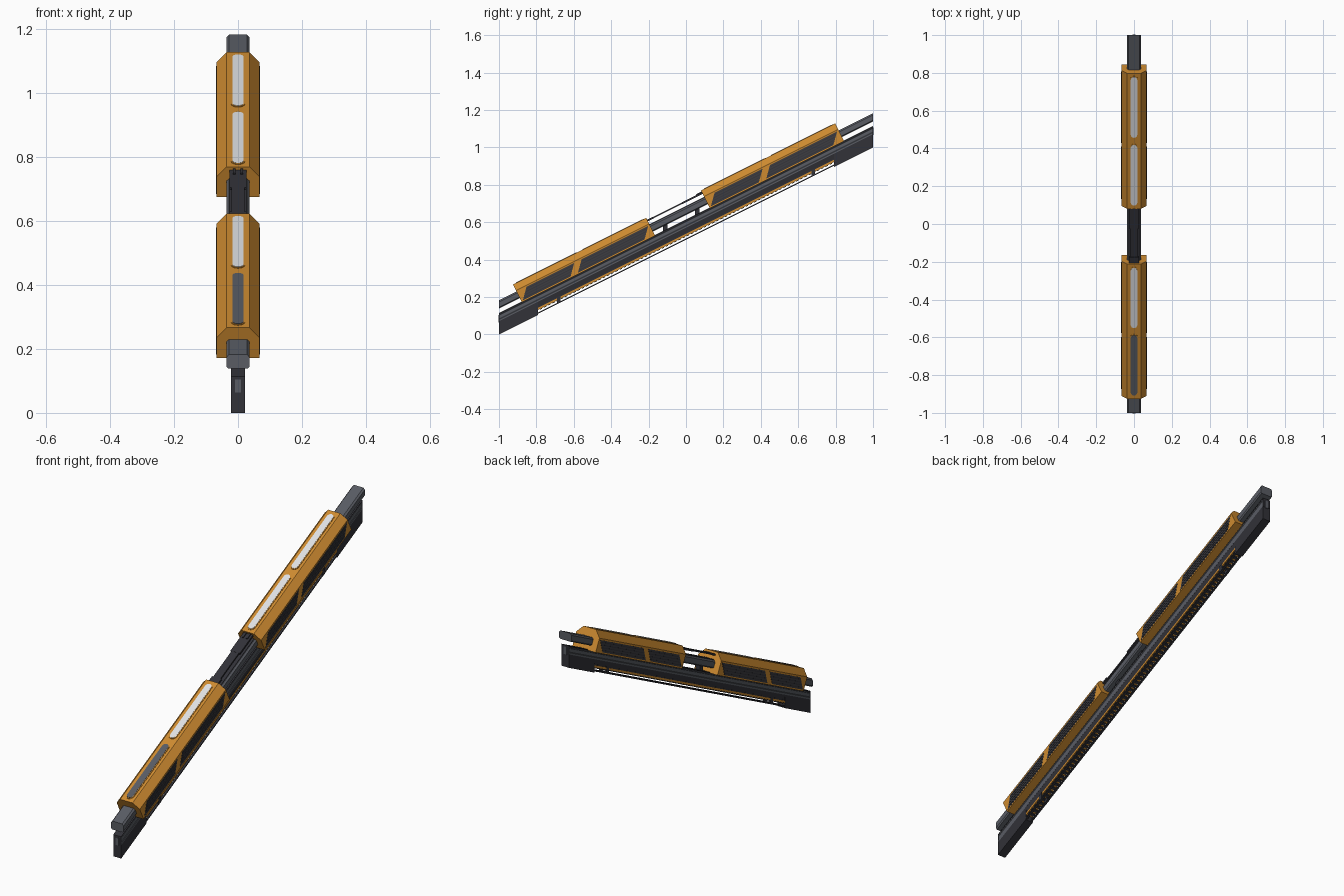
import bpy, math

if "Cube" in bpy.data.objects:
    bpy.data.objects.remove(bpy.data.objects["Cube"])

# The whole conveyor climbs 1 unit over 2 units of length.
TH = math.atan(0.5)
C, S = math.cos(TH), math.sin(TH)


def material(name, rgb):
    m = bpy.data.materials.new(name)
    m.diffuse_color = (*rgb, 1)
    m.use_nodes = True
    m.node_tree.nodes["Principled BSDF"].inputs["Base Color"].default_value = m.diffuse_color
    return m


ORANGE = material("orange_paint", (0.62, 0.26, 0.03))
GREY = material("steel_grey", (0.10, 0.107, 0.127))
DARK = material("dark_metal", (0.032, 0.032, 0.04))
MESH = material("grille_dark", (0.045, 0.045, 0.052))
LENS = material("lamp_white", (0.75, 0.76, 0.78))


def tilt(x, u, v):
    """Slope frame: u along the slope, v square to it."""
    return (x, u * C - v * S, 0.5 + u * S + v * C)


def shear(x, y, h):
    """Shear frame: ends stay vertical, h is height above the lower line."""
    return (x, y, 0.5 * (y + 1) + h)


def build(name, verts, faces, mat):
    me = bpy.data.meshes.new(name)
    me.from_pydata(verts, [], faces)
    me.materials.append(mat)
    ob = bpy.data.objects.new(name, me)
    bpy.context.collection.objects.link(ob)
    bpy.context.view_layer.objects.active = ob
    bpy.ops.object.mode_set(mode='EDIT')
    bpy.ops.mesh.select_all(action='SELECT')
    bpy.ops.mesh.normals_make_consistent(inside=False)
    bpy.ops.object.mode_set(mode='OBJECT')
    return ob


def loft(name, a, b, mat):
    n = len(a)
    faces = [list(range(n)), list(range(n, 2 * n))]
    faces += [[i, (i + 1) % n, n + (i + 1) % n, n + i] for i in range(n)]
    return build(name, a + b, faces, mat)


def prism(name, half, s0, s1, mat, frame=shear):
    """Mirror a half profile of (x, height) and sweep it along the slope."""
    prof = half + [(-x, h) for x, h in reversed(half)]
    return loft(name, [frame(x, s0, h) for x, h in prof],
                [frame(x, s1, h) for x, h in prof], mat)


def box(name, x0, x1, s0, s1, h0, h1, mat, frame=shear):
    p = [(x0, h0), (x1, h0), (x1, h1), (x0, h1)]
    return loft(name, [frame(x, s0, h) for x, h in p],
                [frame(x, s1, h) for x, h in p], mat)


def slot(name, u0, u1, r, v0, v1, mat):
    """Round-ended plate lying on the housing roof."""
    pts = [(r * math.cos(a), u1 - r + r * math.sin(a))
           for a in [math.pi * i / 8 for i in range(9)]]
    pts += [(r * math.cos(a), u0 + r + r * math.sin(a))
            for a in [math.pi + math.pi * i / 8 for i in range(9)]]
    return loft(name, [tilt(x, u, v0) for x, u in pts],
                [tilt(x, u, v1) for x, u in pts], mat)


# Upper tube, full length
prism("upper_tube", [(0.030, 0.139), (0.036, 0.145), (0.036, 0.174), (0.028, 0.183)], -1, 1, GREY)

# Guide rail: wide flanges with grooved sides
prism("guide_rail", [(0.0225, 0.070), (0.0225, 0.080), (0.0205, 0.083), (0.0205, 0.102),
                     (0.0225, 0.104), (0.0225, 0.108), (0.012, 0.110)], -1, 1, GREY)
prism("rail_cap", [(0.0225, 0.110), (0.0225, 0.115)], -1, 1, DARK)
prism("rail_web", [(0.017, 0.040), (0.022, 0.070)], -0.81, 0.81, DARK)

# Heavy end blocks and their dark fronts
for tag, y0, y1 in (("lower", -1, -0.79), ("upper", 0.79, 1)):
    prism(tag + "_end_block", [(0.0225, 0), (0.0225, 0.07)], y0, y1, DARK)
    e = -1.001 if y0 < 0 else 1.0
    box(tag + "_end_plate", -0.0225, 0.0225, e, e + 0.001, 0.07, 0.115, DARK)
    box(tag + "_end_key", -0.009, 0.009, e - 0.001, e + 0.002, 0.065, 0.105, GREY)

# Orange strip and toothed chain under the rail
prism("under_strip", [(0.0205, 0.027), (0.0205, 0.038)], -0.79, 0.79, ORANGE)
prism("chain_band", [(0.019, 0.036), (0.019, 0.044)], -0.79, 0.79, DARK)
N = 70
verts, faces = [], []
for i in range(N):
    y = -0.775 + 1.55 * i / (N - 1)
    b = len(verts)
    for yy in (y - 0.006, y + 0.006):
        for x, h in ((-0.017, 0.022), (0.017, 0.022), (0.017, 0.03), (-0.017, 0.03)):
            verts.append(shear(x, yy, h))
    faces += [[b + k for k in f] for f in ((0, 1, 2, 3), (4, 5, 6, 7), (0, 1, 5, 4),
                                          (1, 2, 6, 5), (2, 3, 7, 6), (3, 0, 4, 7))]
build("chain_teeth", verts, faces, DARK)

# Slim bottom rods with brackets
for s, side in ((-1, "left"), (1, "right")):
    x = 0.0165 * s
    box(side + "_bottom_rod", x - 0.005, x + 0.005, -0.80, 0.80, 0.006, 0.013, DARK)
    for k, y in enumerate((-0.68, 0.68)):
        box(f"{side}_rod_bracket_{k}", x - 0.006, x + 0.006, y - 0.01, y + 0.01, 0.006, 0.04, DARK)

# Two lamp housings with roof lenses and slanted side grilles
for tag, u0, u1, lens_mats in (("lower", -0.932, -0.135, (GREY, LENS)),
                               ("upper", 0.192, 0.994, (LENS, LENS))):
    prism(tag + "_housing", [(0.067, 0.099), (0.067, 0.170), (0.036, 0.205)], u0, u1, ORANGE, tilt)
    L = u1 - u0
    for k, (a, b) in enumerate(((0.025, 0.475), (0.525, 0.975))):
        w0, w1 = u0 + (a - 0.005) * L, u0 + (b + 0.005) * L
        if k == 0:
            w0 += 0.0
        slot(f"{tag}_lens_frame_{k}", w0, w1, 0.022, 0.2045, 0.207, ORANGE)
        slot(f"{tag}_lens_{k}", w0 + 0.005, w1 - 0.005, 0.0175, 0.206, 0.208, lens_mats[k])
        # grille: parallelogram leaning up the slope
        g0 = u0 + (0.012 if k == 0 else 0.425) * L
        g1 = u0 + (0.370 if k == 0 else 0.925) * L
        lean, lo, hi = 0.05, 0.106, 0.162
        quad = [(g0, lo), (g1, lo), (g1 + lean, hi), (g0 + lean, hi)]
        for s, side in ((-1, "left"), (1, "right")):
            loft(f"{tag}_{side}_grille_{k}", [tilt(s * 0.0665, u, v) for u, v in quad],
                 [tilt(s * 0.068, u, v) for u, v in quad], MESH)
            # thin grille slats
            for j in range(4):
                v = lo + 0.009 + j * 0.0125
                d = lean * (v - lo) / (hi - lo)
                box(f"{tag}_{side}_slat_{k}_{j}", s * 0.0675, s * 0.0695, g0 + d + 0.006,
                    g1 + d - 0.006, v - 0.0015, v + 0.0015, DARK, tilt)

# Cable bridge between the housings
prism("cable_bridge", [(0.021, 0.186), (0.021, 0.193)], -0.14, 0.20, DARK, tilt)
for k, (a, b) in enumerate(((-0.14, -0.10), (0.07, 0.20))):
    prism(f"bridge_pad_{k}", [(0.027, 0.185), (0.027, 0.194)], a, b, DARK, tilt)
for s, side in ((-1, "left"), (1, "right")):
    box(side + "_bridge_clip", s * 0.008, s * 0.016, 0.16, 0.195, 0.193, 0.199, DARK, tilt)

# Hangers joining tube and rail
for k, y in enumerate((-0.95, -0.11, 0.06, 0.9)):
    if k in (1, 2):
        box(f"hanger_{k}", -0.014, 0.014, y - 0.012, y + 0.012, 0.11, 0.142, DARK)
# Dark liner on the tube's middle stretch
prism("tube_liner", [(0.026, 0.162), (0.026, 0.167)], -0.14, 0.20, DARK, tilt)
